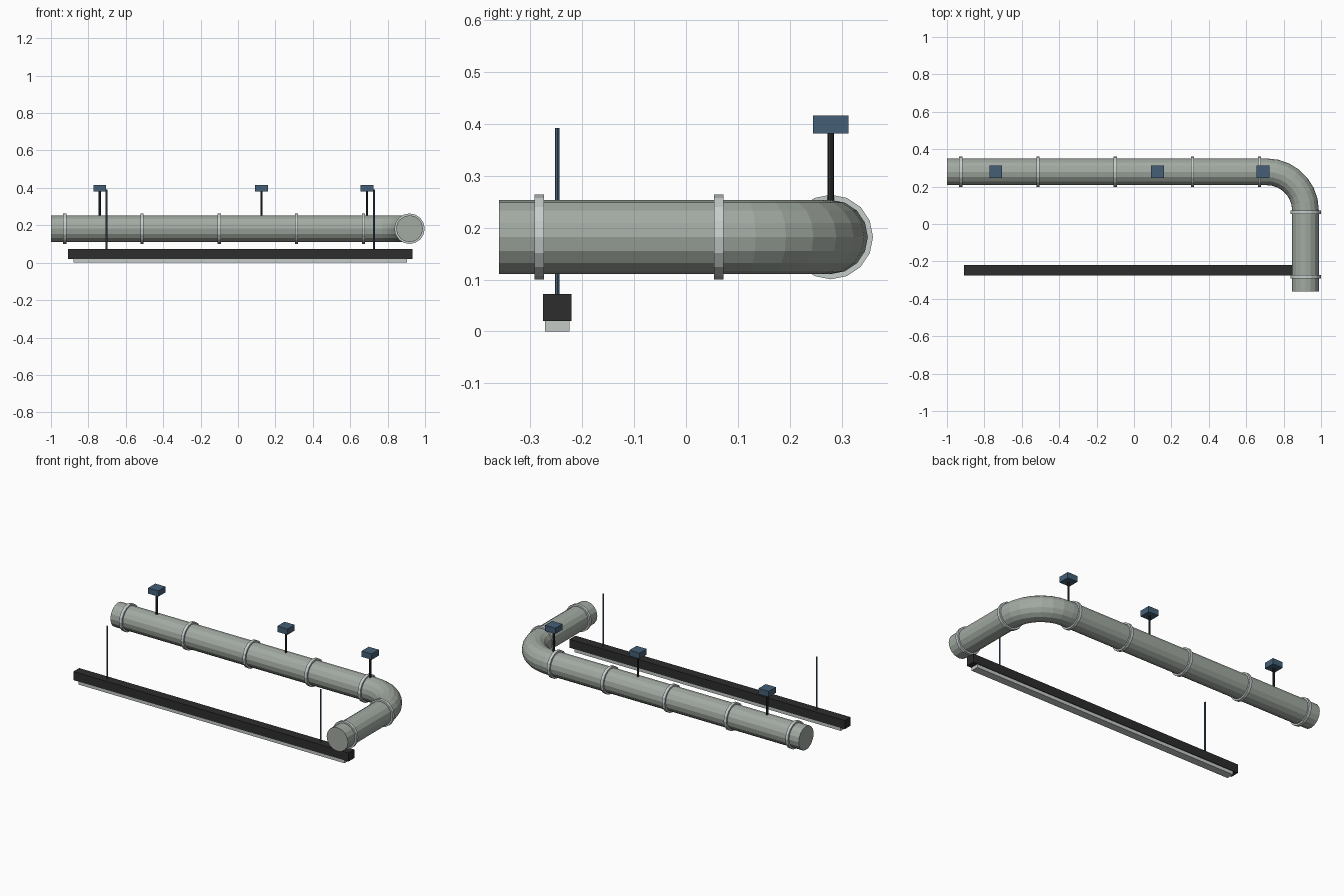
import bpy, bmesh, math
from mathutils import Vector, Matrix

if "Cube" in bpy.data.objects:
    bpy.data.objects.remove(bpy.data.objects["Cube"])


def material(name, rgb):
    m = bpy.data.materials.new(name)
    m.diffuse_color = (*rgb, 1)
    m.use_nodes = True
    m.node_tree.nodes["Principled BSDF"].inputs["Base Color"].default_value = m.diffuse_color
    return m


DUCT = material("duct grey green", (0.36, 0.40, 0.36))
BAND = material("pale galvanised", (0.56, 0.61, 0.60))
LENS = material("pale lens", (0.55, 0.59, 0.56))
BLACK = material("black", (0.026, 0.026, 0.026))
BLUE = material("steel blue", (0.058, 0.115, 0.18))

SIDES = 16
R, ZC = 0.0715, 0.182          # duct radius and axis height
Y_RUN, X_RUN = 0.279, 0.917    # axes of the long run and the short run
BEND = 0.207


def finish(bm, name, mat):
    bmesh.ops.recalc_face_normals(bm, faces=bm.faces)
    me = bpy.data.meshes.new(name)
    bm.to_mesh(me)
    bm.free()
    me.materials.append(mat)
    ob = bpy.data.objects.new(name, me)
    bpy.context.collection.objects.link(ob)
    return ob


def box(name, lo, hi, mat):
    bm = bmesh.new()
    lo, hi = Vector(lo), Vector(hi)
    bmesh.ops.create_cube(bm, size=1, matrix=Matrix.Translation((lo + hi) / 2)
                          @ Matrix.Diagonal((*(hi - lo), 1)))
    return finish(bm, name, mat)


def rod(name, x, y, z0, z1, radius, mat):
    bm = bmesh.new()
    bmesh.ops.create_cone(bm, cap_ends=True, segments=8, radius1=radius, radius2=radius,
                          depth=z1 - z0, matrix=Matrix.Translation((x, y, (z0 + z1) / 2)))
    return finish(bm, name, mat)


def ring(bm, x, y, ang, radius):
    """Vertical circle of vertices facing the horizontal heading ang."""
    side = Vector((-math.sin(ang), math.cos(ang), 0))
    c = Vector((x, y, ZC))
    steps = [2 * math.pi * i / SIDES for i in range(SIDES)]
    return [bm.verts.new(c + radius * (math.cos(t) * side + Vector((0, 0, math.sin(t)))))
            for t in steps]


def bridge(bm, a, b):
    for i in range(SIDES):
        j = (i + 1) % SIDES
        bm.faces.new((a[i], a[j], b[j], b[i]))


# Duct: long run, swept elbow, short run, closed ends
bm = bmesh.new()
stations = [(-1.0, Y_RUN, 0)]
N = 7
for i in range(N + 1):
    a = math.pi / 2 * i / N
    stations.append((X_RUN - BEND + BEND * math.sin(a),
                     Y_RUN - BEND + BEND * math.cos(a), -a))
stations.append((X_RUN, -0.36, -math.pi / 2))
rings = [ring(bm, x, y, a, R) for x, y, a in stations]
for a, b in zip(rings, rings[1:]):
    bridge(bm, a, b)
bm.faces.new(rings[0])
bm.faces.new(rings[-1])
finish(bm, "duct", DUCT)


# Joint bands around the duct
def band(name, x, y, ang):
    bm = bmesh.new()
    d = Vector((math.cos(ang), math.sin(ang))) * 0.009
    loops = [ring(bm, x + s * d.x, y + s * d.y, ang, r)
             for s, r in ((-1, R - 0.002), (-1, 0.0815), (1, 0.0815), (1, R - 0.002))]
    for k in range(4):
        bridge(bm, loops[k], loops[(k + 1) % 4])
    finish(bm, name, BAND)


for i, x in enumerate((-0.926, -0.513, -0.1, 0.313, 0.671)):
    band(f"long_run_band_{i}", x, Y_RUN, 0)
for i, y in enumerate((0.063, -0.283)):
    band(f"short_run_band_{i}", X_RUN, y, -math.pi / 2)

# Duct hangers: rod and ceiling block
for i, x in enumerate((-0.739, 0.126, 0.690)):
    rod(f"hanger_rod_{i}", x, Y_RUN, 0.245, 0.382, 0.006, BLACK)
    box(f"hanger_block_{i}", (x - 0.034, Y_RUN - 0.034, 0.381),
        (x + 0.034, Y_RUN + 0.034, 0.416), BLUE)

# Linear light: housing, lens and suspension rods
LX, LY = 0.012, -0.248
box("light_housing", (LX - 0.921, LY - 0.0275, 0.02), (LX + 0.921, LY + 0.0275, 0.072), BLACK)
box("light_lens", (LX - 0.891, LY - 0.0235, 0), (LX + 0.891, LY + 0.0235, 0.02), LENS)
for i, s in enumerate((-1, 1)):
    rod(f"light_rod_{i}", LX + s * 0.715, LY, 0.07, 0.392, 0.0045, BLUE)
